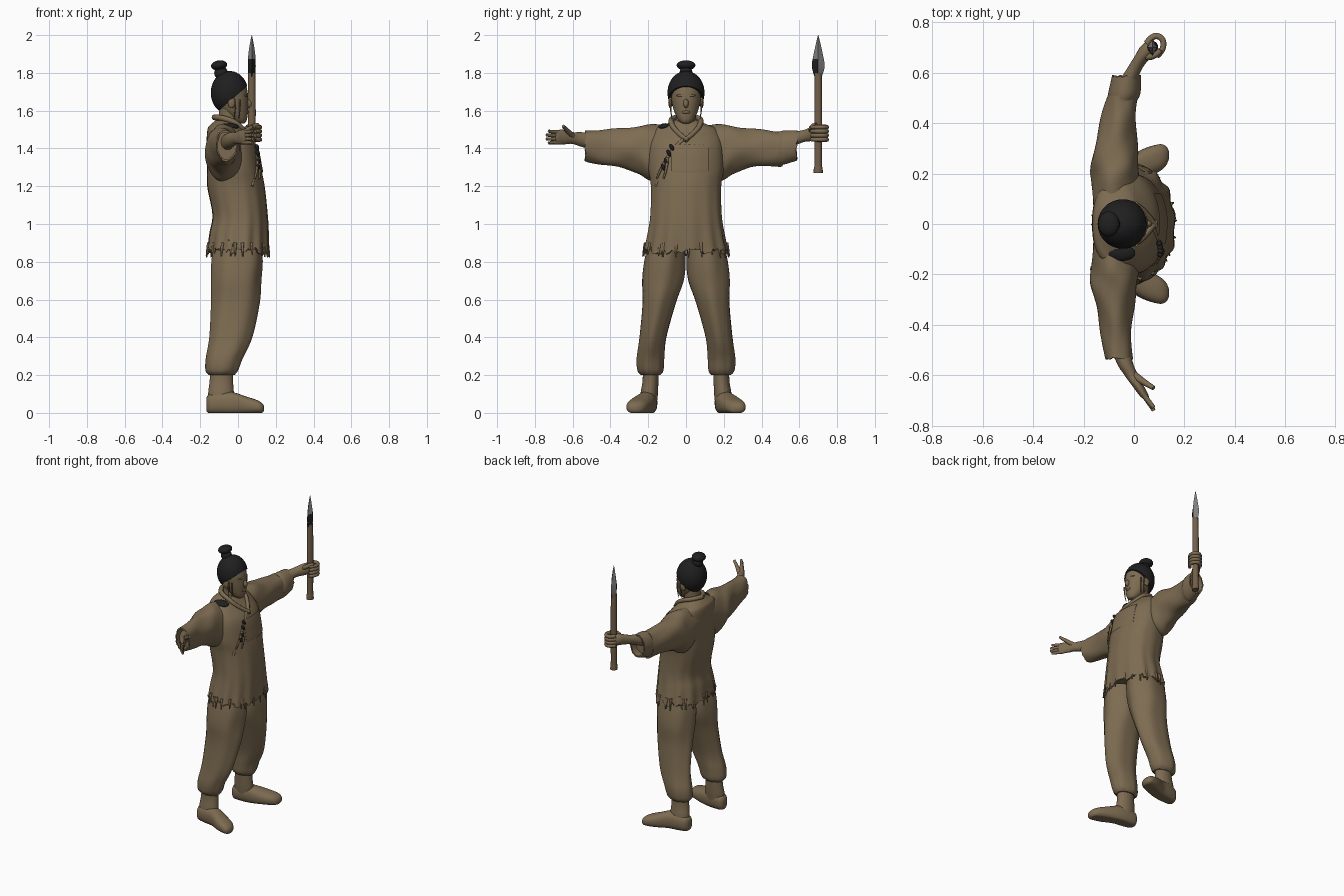
import bpy, bmesh, math, random
from mathutils import Vector, Matrix
from mathutils.bvhtree import BVHTree

if "Cube" in bpy.data.objects:
    bpy.data.objects.remove(bpy.data.objects["Cube"])
random.seed(4)

def material(name, rgb):
    m = bpy.data.materials.new(name)
    m.diffuse_color = (*rgb, 1)
    m.use_nodes = True
    m.node_tree.nodes["Principled BSDF"].inputs["Base Color"].default_value = m.diffuse_color
    return m

CLOTH = material("brown cloth", (0.205, 0.148, 0.083))
WOOD = material("brown wood", (0.17, 0.115, 0.066))
DARK = material("black hair", (0.014, 0.014, 0.015))
STEEL = material("grey iron", (0.21, 0.21, 0.205))

def finish(name, bm, mat, angle=45):
    bmesh.ops.recalc_face_normals(bm, faces=bm.faces[:])
    me = bpy.data.meshes.new(name)
    bm.to_mesh(me)
    bm.free()
    ob = bpy.data.objects.new(name, me)
    bpy.context.collection.objects.link(ob)
    me.materials.append(mat)
    bpy.ops.object.select_all(action='DESELECT')
    ob.select_set(True)
    bpy.context.view_layer.objects.active = ob
    bpy.ops.object.shade_smooth_by_angle(angle=math.radians(angle))
    return ob

def place(axis, p, a, b):
    return {'x': (p, a, b), 'y': (a, p, b), 'z': (a, b, p)}[axis]

def smooth_sections(secs, steps):
    """Catmull-Rom interpolation of the section values."""
    out = []
    for i in range(len(secs) - 1):
        p0, p1, p2, p3 = (secs[max(0, min(len(secs) - 1, i + k))] for k in (-1, 0, 1, 2))
        for s in range(steps):
            t = s / steps
            out.append([0.5 * (2 * b + (c - a) * t + (2 * a - 5 * b + 4 * c - d) * t * t
                               + (3 * b - a - 3 * c + d) * t ** 3)
                        for a, b, c, d in zip(p0, p1, p2, p3)])
    out.append(list(secs[-1]))
    return out

def loft(name, axis, secs, mat, n=40, steps=5, p=2.0, fold=None, lip=0, jag=0, floor=False, angle=45):
    """Skin of oval sections (position, centre a, centre b, radius a, radius b)."""
    rings = smooth_sections(secs, steps)
    body = len(rings)
    if lip:     # turn the open end inwards so that cloth looks hollow
        q, a, b, ra, rb = rings[-1]
        back = math.copysign(0.05, rings[0][0] - q)
        rings += [[q, a, b, ra * lip, rb * lip], [q + back, a, b, ra * lip, rb * lip]]
    jags = [random.uniform(-jag, jag * 0.4) for _ in range(n)]
    bm = bmesh.new()
    loops = []
    for i, (q, a, b, ra, rb) in enumerate(rings):
        t = min(1, i / (body - 1))
        row = []
        for j in range(n):
            th = 2 * math.pi * j / n
            k = fold(th, t) if fold else 1
            c, s = math.cos(th), math.sin(th)
            x = a + k * ra * math.copysign(abs(c) ** (2 / p), c)
            y = b + k * rb * math.copysign(abs(s) ** (2 / p), s)
            dq = -jags[j] if jag and i >= body - 1 else 0
            co = Vector(place(axis, q + dq, x, y))
            if floor:
                co.z = max(0, co.z)
            row.append(bm.verts.new(co))
        loops.append(row)
    for r0, r1 in zip(loops, loops[1:]):
        for j in range(n):
            bm.faces.new((r0[j], r0[(j + 1) % n], r1[(j + 1) % n], r1[j]))
    bm.faces.new(loops[0])
    bm.faces.new(loops[-1])
    return finish(name, bm, mat, angle)

def blob(name, co, radii, mat, rot=(0, 0, 0)):
    bm = bmesh.new()
    bmesh.ops.create_uvsphere(bm, u_segments=24, v_segments=14, radius=1)
    for v in bm.verts:
        v.co = Vector(a * b for a, b in zip(v.co, radii))
    e = Matrix.Rotation(rot[2], 3, 'Z') @ Matrix.Rotation(rot[1], 3, 'Y') @ Matrix.Rotation(rot[0], 3, 'X')
    bmesh.ops.transform(bm, matrix=Matrix.Translation(co) @ e.to_4x4(), verts=bm.verts[:])
    return finish(name, bm, mat)

def tube(name, pts, r0, r1, mat):
    cu = bpy.data.curves.new(name, 'CURVE')
    cu.dimensions = '3D'
    cu.bevel_depth, cu.bevel_resolution, cu.use_fill_caps, cu.resolution_u = 1, 2, True, 6
    sp = cu.splines.new('NURBS')
    sp.points.add(len(pts) - 1)
    sp.use_endpoint_u, sp.order_u = True, 3
    for i, (pt, co) in enumerate(zip(sp.points, pts)):
        pt.co = (*co, 1)
        pt.radius = r0 + (r1 - r0) * i / (len(pts) - 1)
    ob = bpy.data.objects.new(name, cu)
    bpy.context.collection.objects.link(ob)
    cu.materials.append(mat)
    bpy.ops.object.select_all(action='DESELECT')
    ob.select_set(True)
    bpy.context.view_layer.objects.active = ob
    bpy.ops.object.convert(target='MESH')
    return ob

# jacket with flared, ragged hem
jacket = loft("jacket", 'z', [
    (1.55, -.065, 0, .05, .06), (1.527, -.07, 0, .075, .11), (1.50, -.067, 0, .095, .165),
    (1.42, -.037, 0, .13, .195), (1.30, -.022, 0, .142, .20), (1.2, -.012, 0, .152, .186),
    (1.05, .01, 0, .146, .188), (.95, .005, 0, .156, .202), (.85, 0, 0, .162, .222)], CLOTH,
    n=88, p=2.25, lip=.93, jag=.03,
    fold=lambda th, t: 1 + .035 * t ** 4 * math.sin(13 * th) + .012 * t * math.sin(5 * th + 3 * t))
jb = bmesh.new()
jb.from_mesh(jacket.data)
tree = BVHTree.FromBMesh(jb)

def front(y, z, off=0.006):
    hit = tree.ray_cast(Vector((1, y, z)), Vector((-1, 0, 0)))[0]
    return Vector(((hit.x if hit else 0) + off, y, z))

# loose threads along the hem
for i in range(22):
    th = 2 * math.pi * (i + random.random() * .7) / 22
    c, s = math.cos(th), math.sin(th)
    tube("hem_thread", [(.155 * c, .215 * s, .90), (.163 * c, .225 * s, .86),
                        (.168 * c, .23 * s, random.uniform(.82, .84))], .009, .003, CLOTH)

# chest patch laid over the jacket
bm = bmesh.new()
bmesh.ops.create_grid(bm, x_segments=8, y_segments=6, size=1)
for v in bm.verts:
    v.co = front(.02 + .1 * v.co.x, 1.352 + .07 * v.co.y, .008)
bmesh.ops.solidify(bm, geom=bm.faces[:], thickness=.009)
finish("chest_patch", bm, CLOTH, 30)

# crossed collar, lapel, ties and shoulder patch
for s in (1, -1):
    tube("collar", [(-.125, 0, 1.565), (-.10, s * .065, 1.565), (-.02, s * .085, 1.545),
                    front(s * .055, 1.49), front(-s * .01, 1.44, .003)], .016, .013, CLOTH)
tube("lapel_edge", [front(-.01, 1.45, 0), front(-.06, 1.41, 0), front(-.11, 1.33, 0), front(-.16, 1.2, 0)],
     .010, .008, CLOTH)
for y, z in ((-.075, 1.405), (-.09, 1.375), (-.105, 1.33), (-.12, 1.30)):
    blob("black_tie", front(y, z, .008), (.012, .010, .019), DARK, (.5, 0, 0))
for e in (-.10, -.135):
    tube("tie_cord", [front(-.1, 1.35), front(e, 1.29, .015), front(e - .02, 1.24, .008)], .008, .005, CLOTH)
blob("shoulder_patch", (-.05, -.115, 1.516), (.055, .032, .017), DARK, (.15, 0, 0))

# trousers, ankles and shoes
for s in (1, -1):
    loft("trouser_leg", 'z', [
        (.90, 0, s * .105, .125, .095), (.80, -.005, s * .112, .134, .11), (.70, -.01, s * .122, .131, .112),
        (.58, -.014, s * .142, .126, .09), (.40, -.038, s * .175, .112, .072),
        (.29, -.072, s * .188, .097, .073), (.225, -.085, s * .188, .086, .068),
        (.20, -.086, s * .186, .068, .05)], CLOTH, n=48, lip=.85,
        fold=lambda th, t: 1 + .025 * math.sin(6 * th + 4 * t) + .03 * t ** 6 * math.sin(11 * th))
    loft("ankle", 'z', [(.26, -.085, s * .186, .06, .042), (.17, -.088, s * .188, .062, .042),
                        (.10, -.09, s * .195, .068, .046), (.03, -.09, s * .2, .065, .044)], CLOTH, n=28)
    loft("shoe", 'x', [
        (-.168, s * .195, .045, .022, .035), (-.15, s * .197, .048, .042, .052),
        (-.10, s * .202, .052, .050, .060), (-.03, s * .212, .050, .052, .060),
        (.04, s * .24, .040, .059, .048), (.10, s * .262, .032, .054, .036),
        (.127, s * .27, .026, .038, .026), (.138, s * .273, .024, .016, .012)],
        CLOTH, n=32, p=2.4, floor=True)

# wide sleeves
wrinkle = lambda th, t: 1 + .03 * math.sin(3 * th + 14 * t) + .02 * math.sin(5 * th - 9 * t)
loft("left_sleeve", 'y', [
    (.07, -.075, 1.39, .085, .125), (.18, -.075, 1.375, .095, .15), (.25, -.075, 1.395, .092, .125),
    (.34, -.07, 1.40, .08, .103), (.44, -.058, 1.40, .067, .094), (.51, -.045, 1.398, .06, .092)],
    CLOTH, fold=wrinkle, lip=.85)
loft("left_cuff", 'y', [(.49, -.045, 1.40, .058, .088), (.52, -.038, 1.405, .064, .09),
                        (.585, -.03, 1.415, .057, .08)], CLOTH, lip=.86, jag=.006)
loft("right_sleeve", 'y', [
    (-.07, -.075, 1.39, .085, .125), (-.18, -.075, 1.375, .095, .15), (-.25, -.08, 1.395, .09, .125),
    (-.34, -.075, 1.40, .073, .105), (-.44, -.07, 1.405, .06, .093), (-.535, -.06, 1.415, .055, .082)],
    CLOTH, fold=wrinkle, lip=.87, jag=.006)

# left forearm and gripping hand
loft("left_forearm", 'y', [(.42, -.055, 1.42, .04, .045), (.55, -.028, 1.445, .036, .04),
                           (.62, .005, 1.465, .03, .032), (.67, .04, 1.477, .034, .038),
                           (.70, .055, 1.48, .032, .038), (.72, .065, 1.48, .02, .025)], CLOTH, n=24)
for i in range(4):
    z = 1.447 + .022 * i
    tube("gripping_finger", [(.05, .715, z), (.075, .752, z), (.118, .735, z), (.115, .685, z), (.09, .665, z)],
         .013, .011, CLOTH)
tube("gripping_thumb", [(.045, .665, 1.49), (.08, .655, 1.52), (.105, .69, 1.525)], .015, .011, CLOTH)

# right forearm and open hand
loft("right_forearm", 'y', [(-.40, -.075, 1.42, .04, .045), (-.54, -.04, 1.445, .033, .04),
                            (-.60, -.01, 1.455, .027, .031), (-.64, .015, 1.46, .023, .038),
                            (-.68, .04, 1.46, .018, .038), (-.69, .045, 1.46, .012, .03)], CLOTH, n=24)
for i in range(4):
    z = 1.432 + .018 * i
    tube("open_finger", [(.03, -.665, z), (.055, -.70, z), (.078, -.745 + .012 * abs(i - 1.5), z + .003 * (i - 1))],
         .012, .008, CLOTH)
tube("open_thumb", [(0, -.60, 1.465), (.035, -.625, 1.49), (.078, -.65, 1.518)], .017, .009, CLOTH)

# neck and head
loft("neck", 'z', [(1.46, -.055, 0, .06, .06), (1.54, -.05, 0, .052, .052), (1.64, -.045, 0, .055, .055)], CLOTH, n=28)
loft("head", 'z', [
    (1.533, .018, 0, .015, .018), (1.54, .012, 0, .03, .03), (1.56, .002, 0, .047, .046),
    (1.60, -.018, 0, .071, .064), (1.65, -.032, 0, .086, .076), (1.71, -.04, 0, .089, .081),
    (1.76, -.045, 0, .075, .07), (1.79, -.05, 0, .04, .04)], CLOTH)
blob("nose", (.052, 0, 1.638), (.02, .014, .024), CLOTH, (0, -.3, 0))
blob("lips", (.047, 0, 1.592), (.012, .022, .009), CLOTH)
blob("brow", (.038, 0, 1.68), (.014, .05, .010), CLOTH)
for s in (1, -1):
    blob("ear", (-.035, s * .083, 1.645), (.02, .011, .032), CLOTH)
    for dx in (0, -.025):
        tube("loose_strand", [(dx + .01, s * .083, 1.66), (dx + .012, s * .084, 1.61), (dx + .004, s * .074, 1.555)],
             .006, .002, CLOTH)

# swept-back hair, cut along a slanted hairline, with topknot
bm = bmesh.new()
bmesh.ops.create_uvsphere(bm, u_segments=40, v_segments=26, radius=1)
for v in bm.verts:
    v.co = Vector((-.045 + .099 * v.co.x, .098 * v.co.y, 1.695 + .115 * v.co.z))
bmesh.ops.bisect_plane(bm, geom=bm.verts[:] + bm.edges[:] + bm.faces[:], plane_co=(.04, 0, 1.722),
                       plane_no=(-.65, 0, .76), clear_inner=True)
bmesh.ops.holes_fill(bm, edges=[e for e in bm.edges if e.is_boundary])
finish("hair", bm, DARK)
blob("topknot_base", (-.09, 0, 1.80), (.036, .034, .035), DARK)
blob("topknot", (-.10, 0, 1.84), (.043, .05, .026), DARK, (0, -.15, 0))

# spear: shaft, and a diamond blade whose lower flank is bound in black
SX, SY = .073, .70
loft("spear_shaft", 'z', [(1.27, SX, SY, .023, .025), (1.30, SX, SY, .022, .023), (1.33, SX, SY, .02, .02),
                          (1.60, SX, SY, .021, .021), (1.80, SX, SY, .019, .019)], WOOD, n=20)
blade = loft("spear_blade", 'z', [(1.775, SX, SY, .018, .018), (1.835, SX, SY, .021, .034),
                                  (1.90, SX, SY, .018, .024), (1.96, SX, SY, .009, .011),
                                  (2.0, SX, SY, .001, .001)], STEEL, n=4, angle=20)
blade.data.materials.append(DARK)
for f in blade.data.polygons:
    if f.center.y < SY and f.center.z < 1.875 and f.normal.z < .9:
        f.material_index = 1
jb.free()
